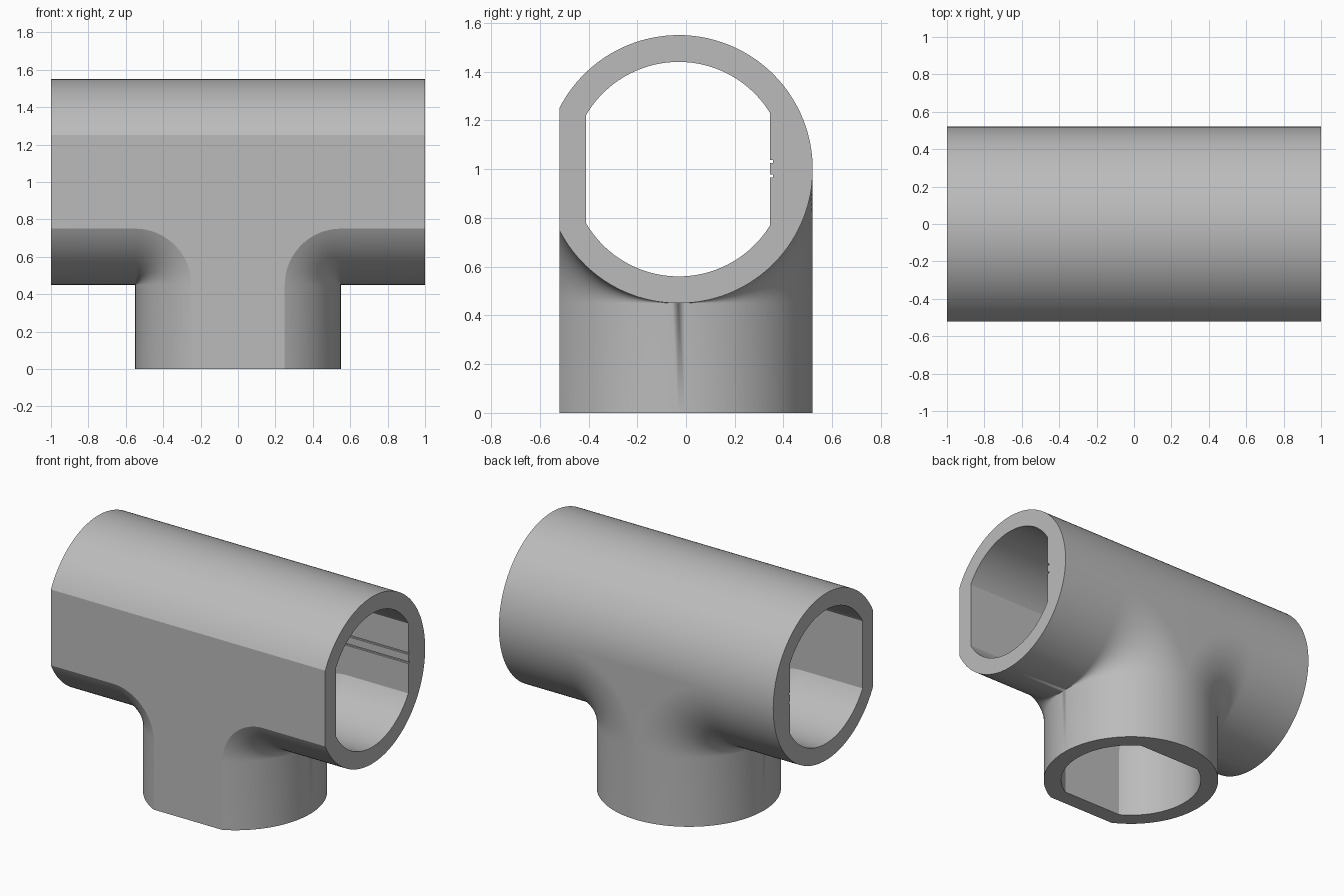
import bpy, bmesh
from math import sin, cos, asin, pi, radians

old = bpy.data.objects.get("Cube")
if old:
    bpy.data.objects.remove(old, do_unlink=True)

OUTER, INNER = 0.55, 0.44      # pipe radii
AXIS_Y, AXIS_Z = -0.03, 1.0    # centre line of the main pipe
ROWS, ARC = 56, 16

grey = bpy.data.materials.new("plain grey")
grey.use_nodes = True
colour = (0.5, 0.5, 0.5, 1)
grey.diffuse_color = colour
grey.node_tree.nodes["Principled BSDF"].inputs["Base Color"].default_value = colour


def tee(name, r, y_front, y_back, end, bottom):
    """Closed tee: main pipe along x, branch down, flats at y_front and y_back,
    and crotches rounded about a common axis at the corners."""
    bm = bmesh.new()
    verts = {}

    def face(points):
        corners = []
        for x, y, z in points:
            key = (round(x, 5), round(y, 5), round(z, 5))
            if key not in verts:
                verts[key] = bm.verts.new((x, y + AXIS_Y, z))
            if verts[key] not in corners:
                corners.append(verts[key])
        if len(corners) > 2:
            bm.faces.new(corners)

    def path(y, h, side):
        """Underside of the arm, round the crotch, down the branch."""
        pts = [(end, AXIS_Z - h)]
        for i in range(ARC + 1):
            t = pi / 2 * i / ARC
            pts.append((OUTER - (OUTER - h) * sin(t),
                        AXIS_Z - OUTER + (OUTER - h) * cos(t)))
        pts.append((h, bottom))
        return [(side * x, y, z) for x, z in pts]

    def crown(y, h):
        return [(x, y, AXIS_Z + h) for x in (-end, -OUTER, OUTER, end)]

    a0, a1 = asin(y_front / r), asin(y_back / r)
    angles = [a0 + (a1 - a0) * i / ROWS for i in range(ROWS + 1)]
    rows = [(r * sin(a), max(0, r * cos(a))) for a in angles]
    tops = [crown(*row) for row in rows]
    sides = {s: [path(*row, s) for row in rows] for s in (1, -1)}

    # curved skin
    for grid in (tops, sides[1], sides[-1]):
        for p, q in zip(grid, grid[1:]):
            for i in range(len(p) - 1):
                face([p[i], p[i + 1], q[i + 1], q[i]])
    # front and back flats
    for k in (0, -1):
        right, left = sides[1][k], sides[-1][k]
        if rows[k][1] < 1e-4:
            face(right[1:-1] + left[1:-1][::-1])
        else:
            face(tops[k] + right + left[::-1])
    # end faces
    for s, col in ((1, 3), (-1, 0)):
        face([t[col] for t in tops] + [p[0] for p in sides[s]][::-1])
    face([p[-1] for p in sides[1]] + [p[-1] for p in sides[-1]][::-1])

    bmesh.ops.recalc_face_normals(bm, faces=bm.faces)
    mesh = bpy.data.meshes.new(name)
    bm.to_mesh(mesh)
    bm.free()
    mesh.materials.append(grey)
    obj = bpy.data.objects.new(name, mesh)
    bpy.context.collection.objects.link(obj)
    return obj


# outer body and the bore that hollows it
body = tee("tee_pipe", OUTER, -0.49, OUTER, 1.0, 0.0)
cutters = [tee("bore", INNER, -0.38, 0.375, 1.2, -0.2)]

# two thin grooves along the back inner wall
for z in (0.972, 1.032):
    bpy.ops.mesh.primitive_cube_add(size=1, location=(0, 0.345, z))
    groove = bpy.context.object
    groove.name = "groove_cutter"
    groove.scale = (2.2, 0.024, 0.012)
    groove.data.materials.append(grey)
    cutters.append(groove)

bpy.ops.object.select_all(action='DESELECT')
bpy.context.view_layer.objects.active = body
body.select_set(True)
for cutter in cutters:
    cutter.hide_render = True
    mod = body.modifiers.new("cut", 'BOOLEAN')
    mod.operation, mod.solver, mod.object = 'DIFFERENCE', 'EXACT', cutter
    bpy.ops.object.modifier_apply(modifier=mod.name)
    bpy.data.objects.remove(cutter, do_unlink=True)

bpy.ops.object.shade_smooth_by_angle(angle=radians(20))
